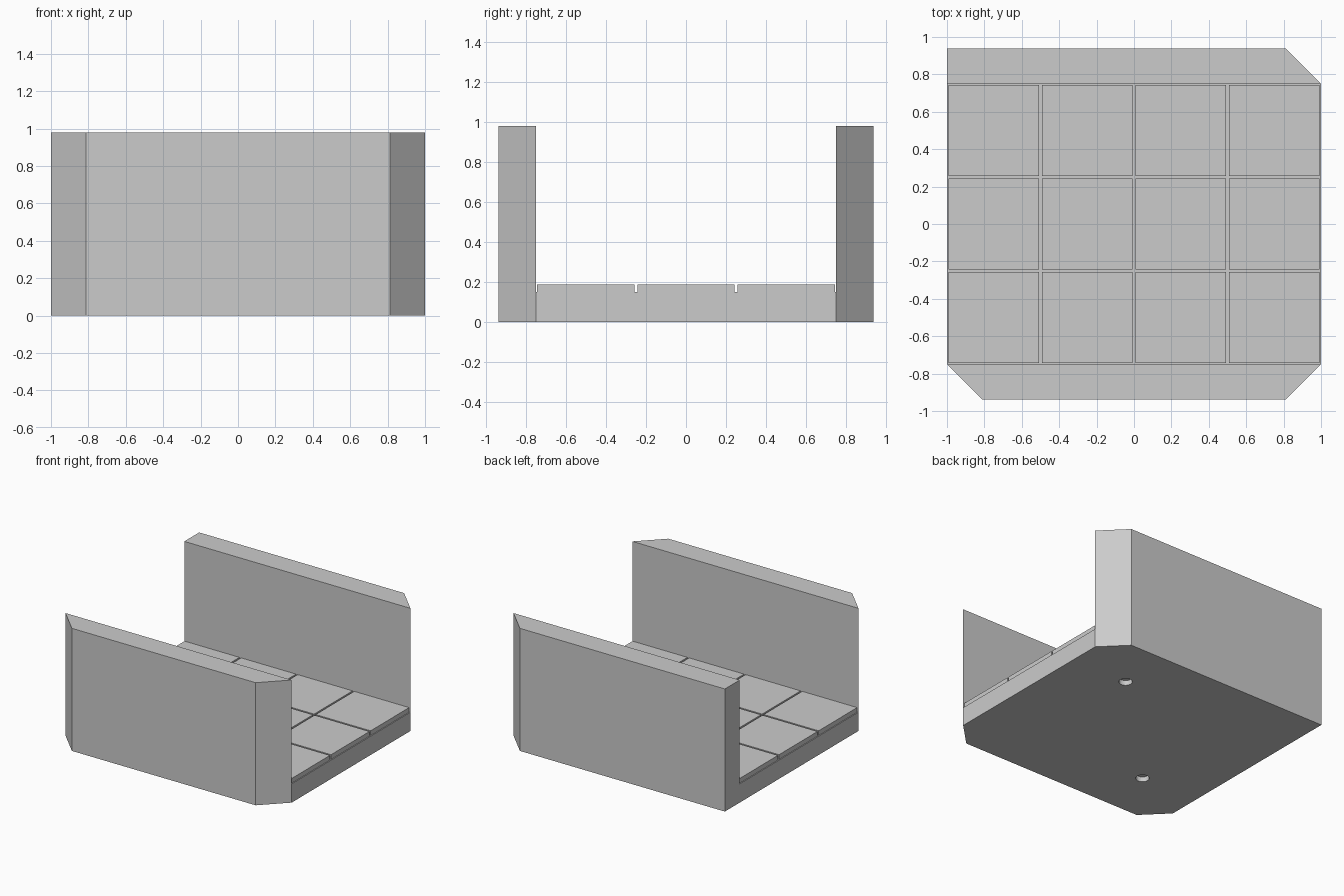
import bpy, bmesh
from mathutils import Vector

if "Cube" in bpy.data.objects:
    bpy.data.objects.remove(bpy.data.objects["Cube"])

HALF_X, HALF_Y = 1.0, 0.75      # floor half sizes
THICK = 0.1875                  # wall thickness, chamfer and floor height
WALL_H = 0.98
BASE_H = 0.15                   # floor height below the tiles
GAP = 0.007                     # half the joint between tiles

grey = bpy.data.materials.new("plain_grey")
grey.use_nodes = True
grey.diffuse_color = (0.6, 0.6, 0.6, 1)
grey.node_tree.nodes["Principled BSDF"].inputs["Base Color"].default_value = (0.6, 0.6, 0.6, 1)


def finish(name, bm):
    bmesh.ops.recalc_face_normals(bm, faces=bm.faces)
    mesh = bpy.data.meshes.new(name)
    bm.to_mesh(mesh)
    bm.free()
    mesh.materials.append(grey)
    obj = bpy.data.objects.new(name, mesh)
    bpy.context.collection.objects.link(obj)
    return obj


def add_box(bm, lo, hi):
    lo, hi = Vector(lo), Vector(hi)
    verts = bmesh.ops.create_cube(bm, size=1)["verts"]
    bmesh.ops.scale(bm, vec=hi - lo, verts=verts)
    bmesh.ops.translate(bm, vec=(lo + hi) / 2, verts=verts)


def wall(name, side, cut_left, cut_right):
    # Footprint with optional chamfered outer corners, extruded upward
    inner, outer = side * HALF_Y, side * (HALF_Y + THICK)
    points = [(-HALF_X, inner)]
    points += [(-HALF_X + (THICK if cut_right else 0), outer)]
    points += [(HALF_X - (THICK if cut_left else 0), outer)]
    points += [(HALF_X, inner)]
    bm = bmesh.new()
    face = bm.faces.new([bm.verts.new((x, y, 0)) for x, y in points])
    top = bmesh.ops.extrude_face_region(bm, geom=[face], use_keep_orig=True)["geom"]
    bmesh.ops.translate(bm, vec=(0, 0, WALL_H),
                        verts=[v for v in top if isinstance(v, bmesh.types.BMVert)])
    return finish(name, bm)


wall("front_wall", -1, True, True)
wall("back_wall", 1, True, False)

# Floor slab with a rectangular groove sunk into its underside
bm = bmesh.new()
add_box(bm, (-HALF_X, -HALF_Y, 0), (HALF_X, HALF_Y, BASE_H))
bm.normal_update()
under = [f for f in bm.faces if f.normal.z < -0.9]
bmesh.ops.inset_region(bm, faces=under, thickness=0.05, use_even_offset=True)
ring = bmesh.ops.inset_region(bm, faces=under, thickness=0.03, use_even_offset=True)["faces"]
deep = bmesh.ops.extrude_face_region(bm, geom=ring)["geom"]
bmesh.ops.translate(bm, vec=(0, 0, 0.04),
                    verts=[v for v in deep if isinstance(v, bmesh.types.BMVert)])
slab = finish("floor_slab", bm)

# Two round sockets in the underside
bm = bmesh.new()
for s in (-1, 1):
    pin = bmesh.ops.create_cone(bm, cap_ends=True, segments=24,
                                radius1=0.05, radius2=0.05, depth=0.08)["verts"]
    bmesh.ops.translate(bm, vec=(s * 0.5, s * 0.5, 0), verts=pin)
cutter = finish("socket_cutter", bm)
cutter.hide_render = True
cutter.hide_viewport = True
cut = slab.modifiers.new("sockets", "BOOLEAN")
cut.operation = "DIFFERENCE"
cut.solver = "EXACT"
cut.object = cutter

# Four by three floor tiles separated by narrow joints
bm = bmesh.new()
for i in range(4):
    for j in range(3):
        x, y = -HALF_X + i * 0.5, -HALF_Y + j * 0.5
        add_box(bm, (x + GAP, y + GAP, BASE_H), (x + 0.5 - GAP, y + 0.5 - GAP, THICK))
finish("floor_tiles", bm)
